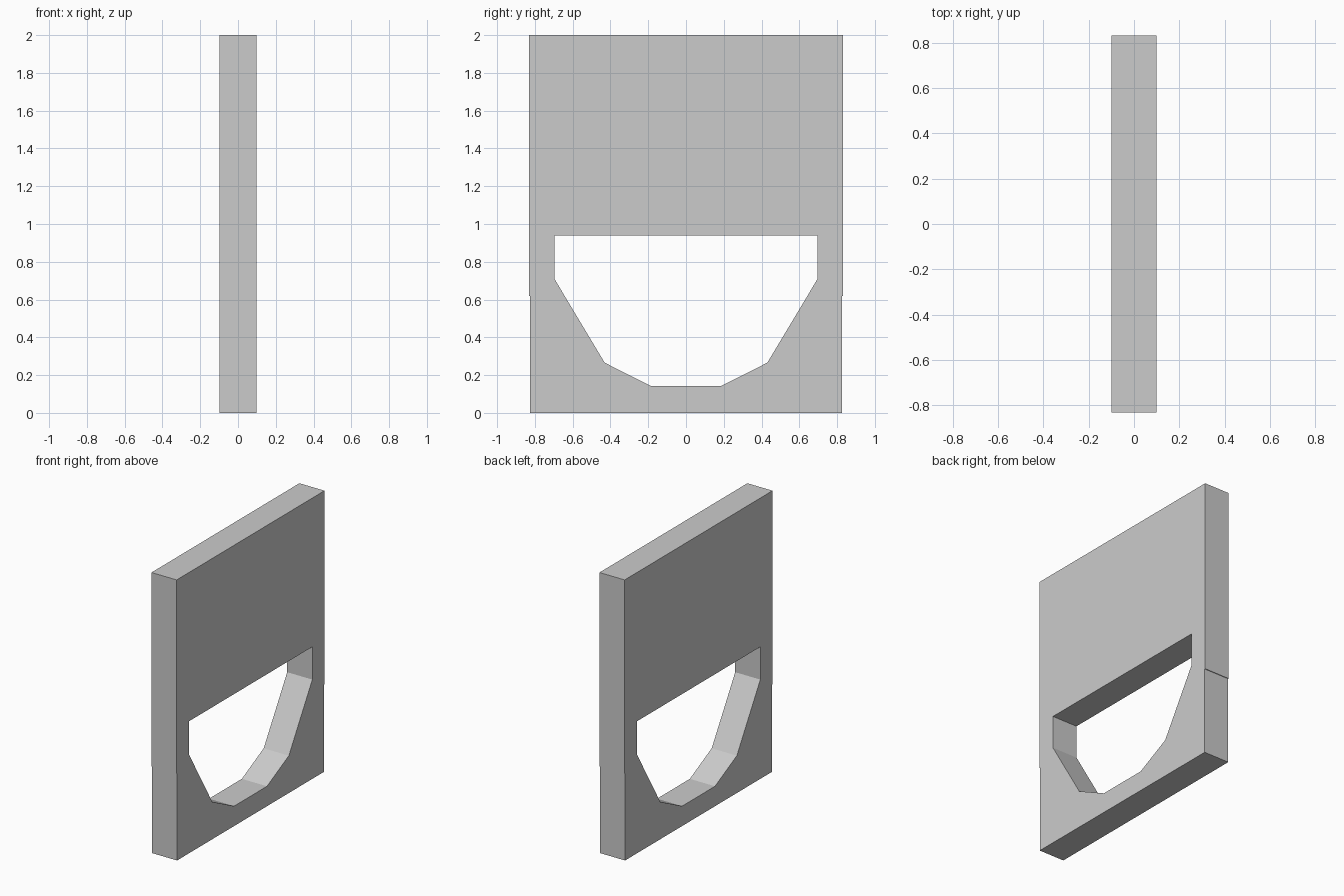
import bpy
import bmesh
from mathutils import Vector

if "Cube" in bpy.data.objects:
    bpy.data.objects.remove(bpy.data.objects["Cube"])

HALF_THICKNESS = 0.099


def mirrored(half):
    """Close a right-hand profile, listed bottom to top, across y = 0."""
    return half + [(-y, z) for y, z in reversed(half)]


# Panel outline with a tiny step in each side
outline = mirrored([(0.827, 0.0), (0.827, 0.62), (0.832, 0.62), (0.832, 2.0)])
# Faceted bowl-shaped opening
opening = mirrored([(0.185, 0.142), (0.431, 0.266), (0.695, 0.707), (0.695, 0.94)])

bm = bmesh.new()
for loop in (outline, opening):
    verts = [bm.verts.new((-HALF_THICKNESS, y, z)) for y, z in loop]
    for a, b in zip(verts, verts[1:] + verts[:1]):
        bm.edges.new((a, b))

# Fill between the two loops, then give the panel its thickness
bmesh.ops.triangle_fill(bm, edges=bm.edges[:], use_beauty=True, normal=Vector((1, 0, 0)))
extruded = bmesh.ops.extrude_face_region(bm, geom=bm.faces[:], use_keep_orig=True)
moved = [g for g in extruded["geom"] if isinstance(g, bmesh.types.BMVert)]
bmesh.ops.translate(bm, verts=moved, vec=(2 * HALF_THICKNESS, 0, 0))
bmesh.ops.recalc_face_normals(bm, faces=bm.faces[:])

mesh = bpy.data.meshes.new("panel_with_opening")
bm.to_mesh(mesh)
bm.free()
panel = bpy.data.objects.new("panel_with_opening", mesh)
bpy.context.collection.objects.link(panel)
